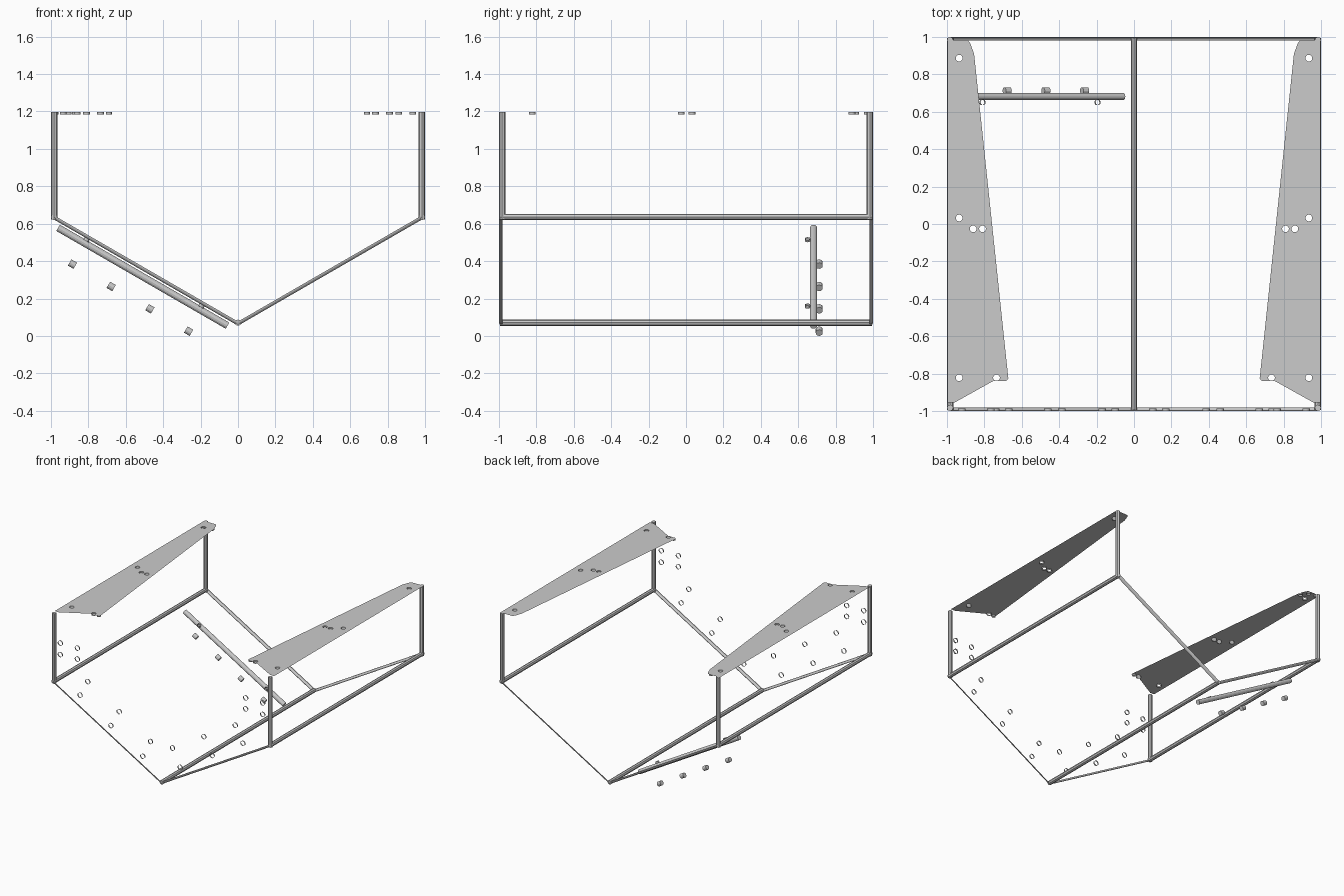
import bpy, bmesh, math
from mathutils import Vector as V

if "Cube" in bpy.data.objects:
    bpy.data.objects.remove(bpy.data.objects["Cube"])

TOP, CHINE, KEEL = 1.197, 0.632, 0.055
SLOPE = V((1, 0, math.tan(math.radians(30)))).normalized()


def finish(name, bm, solid=True):
    if solid:
        bmesh.ops.recalc_face_normals(bm, faces=bm.faces)
    me = bpy.data.meshes.new(name)
    bm.to_mesh(me)
    bm.free()
    ob = bpy.data.objects.new(name, me)
    bpy.context.collection.objects.link(ob)
    bpy.ops.object.select_all(action='DESELECT')
    ob.select_set(True)
    bpy.context.view_layer.objects.active = ob
    bpy.ops.object.shade_smooth_by_angle(angle=math.radians(22))
    return ob


def bend(name, p0, p1, n1, n2, R, t):
    """Folded sheet edge: an arc strip between two panel normals."""
    n1, n2 = V(n1).normalized(), V(n2).normalized()
    shift = (n1 + n2) * (-R / (1 + n1.dot(n2)))
    dirs = [n1.slerp(n2, i / 6) for i in range(7)]
    prof = [d * R for d in dirs] + [d * (R - t) for d in reversed(dirs)]
    bm = bmesh.new()
    a, b = [[bm.verts.new(V(p) + shift + q) for q in prof] for p in (p0, p1)]
    n = len(prof)
    for i in range(n):
        j = (i + 1) % n
        bm.faces.new((a[i], a[j], b[j], b[i]))
    for i in range(6):
        for r in (a, b):
            bm.faces.new((r[i], r[i + 1], r[n - 2 - i], r[n - 1 - i]))
    finish(name, bm)


def tube(bm, centre, axis, radius, length, caps=False, seg=20):
    m = V(axis).to_track_quat('Z', 'Y').to_matrix().to_4x4()
    m.translation = V(centre)
    bmesh.ops.create_cone(bm, cap_ends=caps, segments=seg, radius1=radius,
                          radius2=radius, depth=length, matrix=m)


def rod(name, p0, p1, radius, seg):
    a, b = V(p0), V(p1)
    bm = bmesh.new()
    tube(bm, (a + b) / 2, b - a, radius, (b - a).length, True, seg)
    finish(name, bm)


# frame: round keel, chines and posts, thin folded sloping end edges
rod("keel", (0, -0.995, 0.071), (0, 0.995, 0.071), 0.017, 8)
for sx, side in ((-1, "left"), (1, "right")):
    down = (sx * 0.5, 0, -0.866)
    rod(side + "_chine", (sx * 0.983, -0.995, 0.636), (sx * 0.983, 0.995, 0.636), 0.017, 8)
    for sy, end in ((-1, "front"), (1, "back")):
        rod(f"{end}_{side}_post", (sx * 0.983, sy * 0.983, 0.622),
            (sx * 0.983, sy * 0.983, TOP), 0.017, 8)
        bend(f"{end}_{side}_bottom_edge", (0, sy, KEEL), (sx * 0.99, sy, CHINE - 0.006),
             (0, sy, 0), down, 0.019, 0.004)

# tapered top plates with drilled holes
OUTLINE = [(0.998, 0.985), (0.89, 0.985), (0.875, 0.965), (0.855, 0.91), (0.672, -0.825),
           (0.68, -0.838), (0.75, -0.838), (0.96, -0.955), (0.998, -0.955)]
HOLES = [(0.935, 0.887), (0.935, 0.032), (0.935, -0.822),
         (0.86, -0.026), (0.81, -0.026), (0.735, -0.822)]
for sx, side in ((1, "right"), (-1, "left")):
    bm = bmesh.new()
    loops = [OUTLINE] + [[(hx + 0.018 * math.cos(k * math.pi / 10),
                           hy + 0.018 * math.sin(k * math.pi / 10)) for k in range(20)]
                         for hx, hy in HOLES]
    edges, walls = [], []
    for li, loop in enumerate(loops):
        vs = [bm.verts.new((x, y, TOP)) for x, y in loop]
        edges += [bm.edges.new((vs[i], vs[(i + 1) % len(vs)])) for i in range(len(vs))]
        if li:
            walls.append(vs)
    bmesh.ops.triangle_fill(bm, use_beauty=True, edges=edges, normal=(0, 0, 1))
    for vs in walls:
        low = [bm.verts.new(v.co - V((0, 0, 0.012))) for v in vs]
        for i in range(len(vs)):
            j = (i + 1) % len(vs)
            bm.faces.new((vs[i], vs[j], low[j], low[i]))
    # rounded inner corner sleeve
    tube(bm, (0.69, -0.822, TOP - 0.006), (0, 0, 1), 0.015, 0.012)
    for v in bm.verts:          # mirror the finished plate for the left side
        v.co.x *= sx
    for f in bm.faces:
        f.normal_update()
        if f.normal.z < -0.5:
            f.normal_flip()
    finish(side + "_top_plate", bm, solid=False)

# small rings at the back of the left plate
bm = bmesh.new()
for x, y in ((-0.975, 0.972), (-0.905, 0.968), (-0.872, 0.91)):
    tube(bm, (x, y, TOP - 0.006), (0, 0, 1), 0.016, 0.012)
finish("left_plate_corner_rings", bm)

# hole sleeves of the front panel, mirrored left and right
bm = bmesh.new()
for x, z in ((0.92, 0.97), (0.92, 0.875), (0.765, 0.97), (0.765, 0.88), (0.67, 0.72),
             (0.74, 0.59), (0.385, 0.55), (0.46, 0.415), (0.10, 0.38), (0.17, 0.24)):
    for sx in (-1, 1):
        tube(bm, (sx * x, -0.993, z), (0, 1, 0), 0.02, 0.012)
finish("front_panel_hole_sleeves", bm)

# round rail under the left bottom panel
rod("left_rail", (-0.962, 0.682, 0.578), (-0.056, 0.682, 0.055), 0.019, 12)

# small drilled sleeves in the left bottom panel
bm = bmesh.new()
for x in (-0.81, -0.195):
    tube(bm, (x, 0.65, KEEL - 0.008 - x * 0.577), (0.5, 0, 0.866), 0.015, 0.014)
finish("left_panel_hole_sleeves", bm)

# row of loose spacers below the rail
for i in range(4):
    c = V((-0.885 + 0.207 * i, 0.712, 0.384 - 0.1195 * i))
    d = V((SLOPE.x, 0, -SLOPE.z)) * 0.0175
    rod(f"spacer_{i + 1}", c - d, c + d, 0.019, 12)
